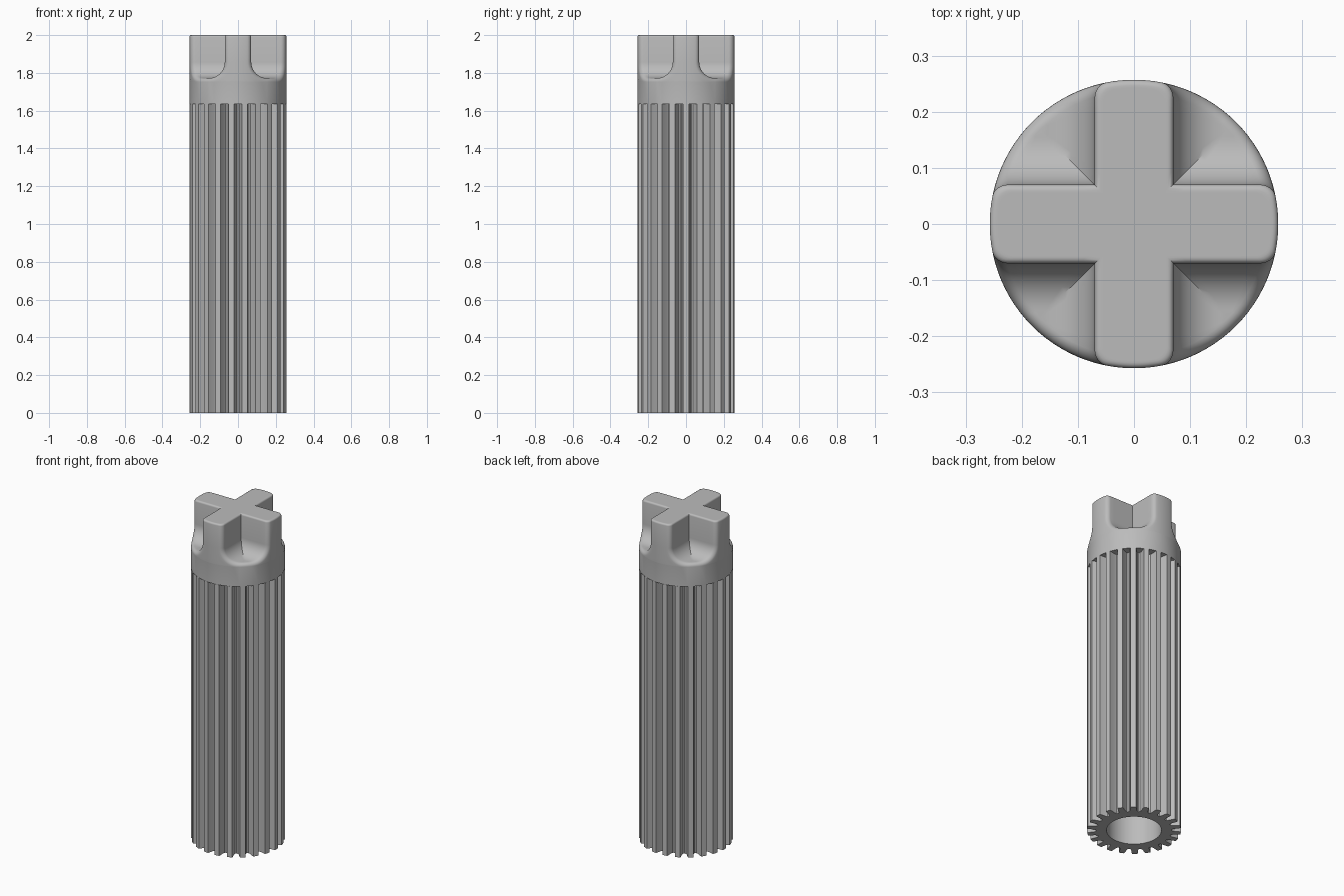
import bpy, bmesh
from math import sin, cos, pi, radians, sqrt, asin, hypot

if "Cube" in bpy.data.objects:
    bpy.data.objects.remove(bpy.data.objects["Cube"], do_unlink=True)

R = 0.257          # outer radius of head and teeth
ARM = 0.07         # half width of a cross arm
FLOOR = 1.772      # height of the pocket floors
FILLET = 0.085     # fillet between arm walls and pocket floor
ROUND = 0.02       # rounding of the outer pocket edges
EDGE = 0.01        # rounding of the top edge
HEAD_Z = 1.635     # underside of the head
BORE = 0.15
TEETH = 22

grey = bpy.data.materials.new("plain_grey")
grey.use_nodes = True
colour = (0.5, 0.5, 0.5, 1)
grey.diffuse_color = colour
grey.node_tree.nodes["Principled BSDF"].inputs["Base Color"].default_value = colour


def loft(name, rings, closed_loop=False):
    """Skin rings of equal point count; cap the ends or join last to first."""
    bm = bmesh.new()
    loops = [[bm.verts.new(p) for p in ring] for ring in rings]
    pairs = list(zip(loops, loops[1:]))
    if closed_loop:
        pairs.append((loops[-1], loops[0]))
    else:
        bm.faces.new(loops[0])
        bm.faces.new(loops[-1])
    for a, b in pairs:
        n = len(a)
        for i in range(n):
            j = (i + 1) % n
            bm.faces.new((a[i], a[j], b[j], b[i]))
    bmesh.ops.remove_doubles(bm, verts=bm.verts, dist=0.00005)
    bmesh.ops.recalc_face_normals(bm, faces=bm.faces)
    mesh = bpy.data.meshes.new(name)
    bm.to_mesh(mesh)
    bm.free()
    mesh.materials.append(grey)
    obj = bpy.data.objects.new(name, mesh)
    bpy.context.collection.objects.link(obj)
    bpy.ops.object.select_all(action="DESELECT")
    obj.select_set(True)
    bpy.context.view_layer.objects.active = obj
    bpy.ops.object.shade_smooth_by_angle(angle=radians(30))


def cross_ring(w, r, z, tilt=0):
    """Cross of half width w in a circle of radius r; tilt leans the walls to the floor."""
    side, drop = ROUND * cos(tilt), ROUND * sin(tilt)
    end = asin((w - side) / r)
    octant = [(r * cos(end * i / 5), r * sin(end * i / 5), z - drop) for i in range(5)]
    for i in range(7):
        a = pi / 2 * i / 6
        y = w - side * (1 - sin(a))
        x = sqrt((r - ROUND * (1 - cos(a))) ** 2 - y * y)
        octant.append((x, y, z - drop * (1 - sin(a))))
    x = octant[-1][0]
    octant += [(x + (w - x) * i / 6, w, z) for i in range(1, 7)]
    quarter = octant + [(py, px, pz) for px, py, pz in octant[-2:0:-1]]
    points = []
    for _ in range(4):
        points += quarter
        quarter = [(-py, px, pz) for px, py, pz in quarter]
    return points


def spread(points, radius, z):
    """Push every point above height z out to a circle at that height."""
    return [(x / hypot(x, y) * radius, y / hypot(x, y) * radius, z) if pz > z else (x, y, pz)
            for x, y, pz in points]


# Cross head: flat top, softened edge, arms with filleted feet, pocket floors, collar
rings = [cross_ring(ARM - EDGE - 0.004, R - EDGE - 0.004, 2)]
for i in range(5):
    t = pi / 2 * i / 4
    inset = EDGE * (1 - sin(t))
    rings.append(cross_ring(ARM - inset, R - inset, 2 - EDGE * (1 - cos(t))))
for i in range(13):
    t = pi / 2 * i / 12
    rings.append(cross_ring(ARM + FILLET * (1 - cos(t)), R, FLOOR + FILLET * (1 - sin(t)), t))
foot = rings[-1]
for i in range(7):
    t = pi / 2 * i / 6
    rings.append(spread(foot, R - ROUND * (1 - sin(t)), FLOOR - ROUND * (1 - cos(t)) - 1e-5))
rings.append(spread(foot, R, HEAD_Z))
loft("cross_head", rings)

# Splined shaft: one tooth profile repeated, with a round bore up to the head
tooth = [(-0.5, 0.205), (-0.38, 0.208), (-0.3, 0.218), (-0.23, 0.25), (-0.2, R),
         (0, R), (0.2, R), (0.23, 0.25), (0.3, 0.218), (0.38, 0.208)]
outer, inner = [], []
for k in range(TEETH):
    for offset, r in tooth:
        a = 2 * pi * (k + offset) / TEETH
        outer.append((r * cos(a), r * sin(a)))
        inner.append((BORE * cos(a), BORE * sin(a)))
levels = [(outer, 0), (outer, HEAD_Z), (inner, HEAD_Z), (inner, 0)]
loft("splined_shaft", [[(x, y, z) for x, y in ring] for ring, z in levels], closed_loop=True)
